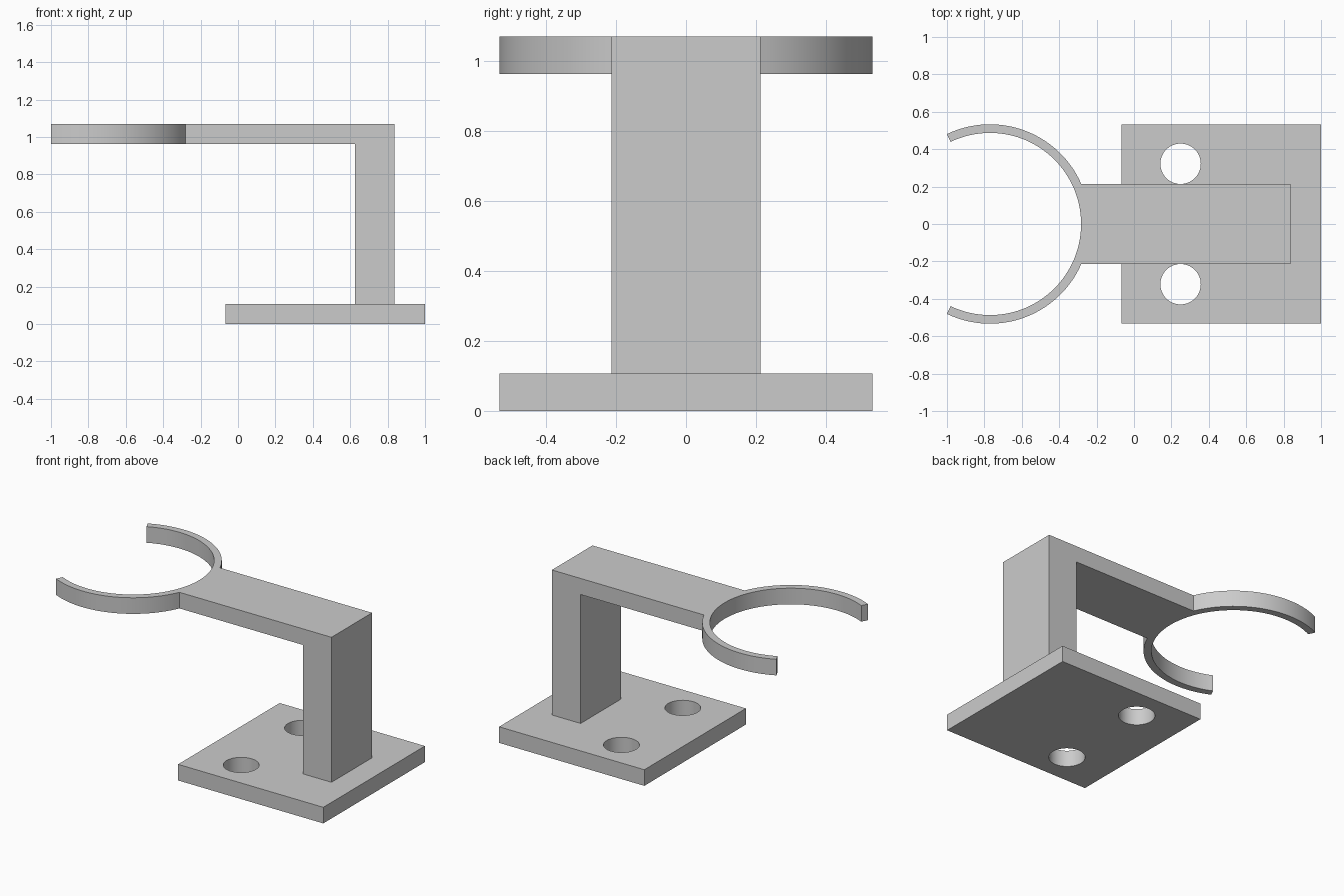
import bpy
import bmesh
from math import asin, cos, pi, radians, sin

if "Cube" in bpy.data.objects:
    bpy.data.objects.remove(bpy.data.objects["Cube"])

# Main dimensions
HEIGHT, THICK = 1.07, 0.107
HALF_DEPTH, HALF_ARM = 0.533, 0.213
RING_X, OUTER_R, INNER_R = -0.77, 0.533, 0.487
POST_FRONT, POST_BACK = 0.625, 0.836
BASE_START, BASE_END = -0.067, 1.0
HOLE_X, HOLE_Y, HOLE_R = 0.249, 0.322, 0.108
OPEN_ANGLE = radians(115.6)

grey = bpy.data.materials.new("plain grey")
grey.use_nodes = True
colour = (0.6, 0.6, 0.6, 1)
grey.diffuse_color = colour
grey.node_tree.nodes["Principled BSDF"].inputs["Base Color"].default_value = colour


def arc(radius, start, end, steps):
    """Points of an arc about the ring centre."""
    angles = [start + (end - start) * i / steps for i in range(steps + 1)]
    return [(RING_X + radius * cos(a), radius * sin(a)) for a in angles]


def extrude(bm, faces, dz):
    result = bmesh.ops.extrude_face_region(bm, geom=faces)
    verts = [g for g in result["geom"] if isinstance(g, bmesh.types.BMVert)]
    bmesh.ops.translate(bm, verts=verts, vec=(0, 0, dz))


def prism(outline, z, dz):
    bm = bmesh.new()
    face = bm.faces.new([bm.verts.new((x, y, z)) for x, y in outline])
    extrude(bm, [face], dz)
    bmesh.ops.recalc_face_normals(bm, faces=bm.faces)
    return bm


def finish(bm, name):
    bmesh.ops.recalc_face_normals(bm, faces=bm.faces)
    mesh = bpy.data.meshes.new(name)
    bm.to_mesh(mesh)
    bm.free()
    mesh.materials.append(grey)
    obj = bpy.data.objects.new(name, mesh)
    bpy.context.collection.objects.link(obj)
    return obj


def smooth(obj):
    bpy.ops.object.select_all(action="DESELECT")
    obj.select_set(True)
    bpy.context.view_layer.objects.active = obj
    bpy.ops.object.shade_smooth_by_angle(angle=radians(30))


# Base plate with two screw holes
base = finish(prism([(BASE_START, -HALF_DEPTH), (BASE_END, -HALF_DEPTH),
                     (BASE_END, HALF_DEPTH), (BASE_START, HALF_DEPTH)], 0, THICK),
              "base_plate")
for side in (-1, 1):
    circle = [(HOLE_X + HOLE_R * cos(2 * pi * i / 64),
               side * HOLE_Y + HOLE_R * sin(2 * pi * i / 64)) for i in range(64)]
    cutter = finish(prism(circle, -THICK, 3 * THICK), "hole_cutter")
    cutter.hide_render = True
    cut = base.modifiers.new("screw_hole", "BOOLEAN")
    cut.operation, cut.solver, cut.object = "DIFFERENCE", "EXACT", cutter
    bpy.context.view_layer.objects.active = base
    bpy.ops.object.modifier_apply(modifier=cut.name)
    bpy.data.objects.remove(cutter)
smooth(base)

# Open ring and arm, drawn as one plan outline
join = asin(HALF_ARM / OUTER_R)
outline = arc(OUTER_R, OPEN_ANGLE, join, 32)
outline += [(POST_BACK, HALF_ARM), (POST_BACK, -HALF_ARM)]
outline += arc(OUTER_R, -join, -OPEN_ANGLE, 32)
outline += arc(INNER_R, -OPEN_ANGLE, OPEN_ANGLE, 80)
bracket = prism(outline, HEIGHT - THICK, THICK)

# Post pulled down from the underside of the arm
bmesh.ops.bisect_plane(bracket, geom=bracket.verts[:] + bracket.edges[:] + bracket.faces[:],
                       plane_co=(POST_FRONT, 0, 0), plane_no=(1, 0, 0))
bracket.normal_update()
under = [f for f in bracket.faces
         if f.normal.z < -0.9 and f.calc_center_median().x > POST_FRONT]
extrude(bracket, under, 2 * THICK - HEIGHT)
bmesh.ops.recalc_face_normals(bracket, faces=bracket.faces)
bmesh.ops.dissolve_limit(bracket, angle_limit=radians(0.3),
                         verts=bracket.verts, edges=bracket.edges)
smooth(finish(bracket, "ring_arm_and_post"))
